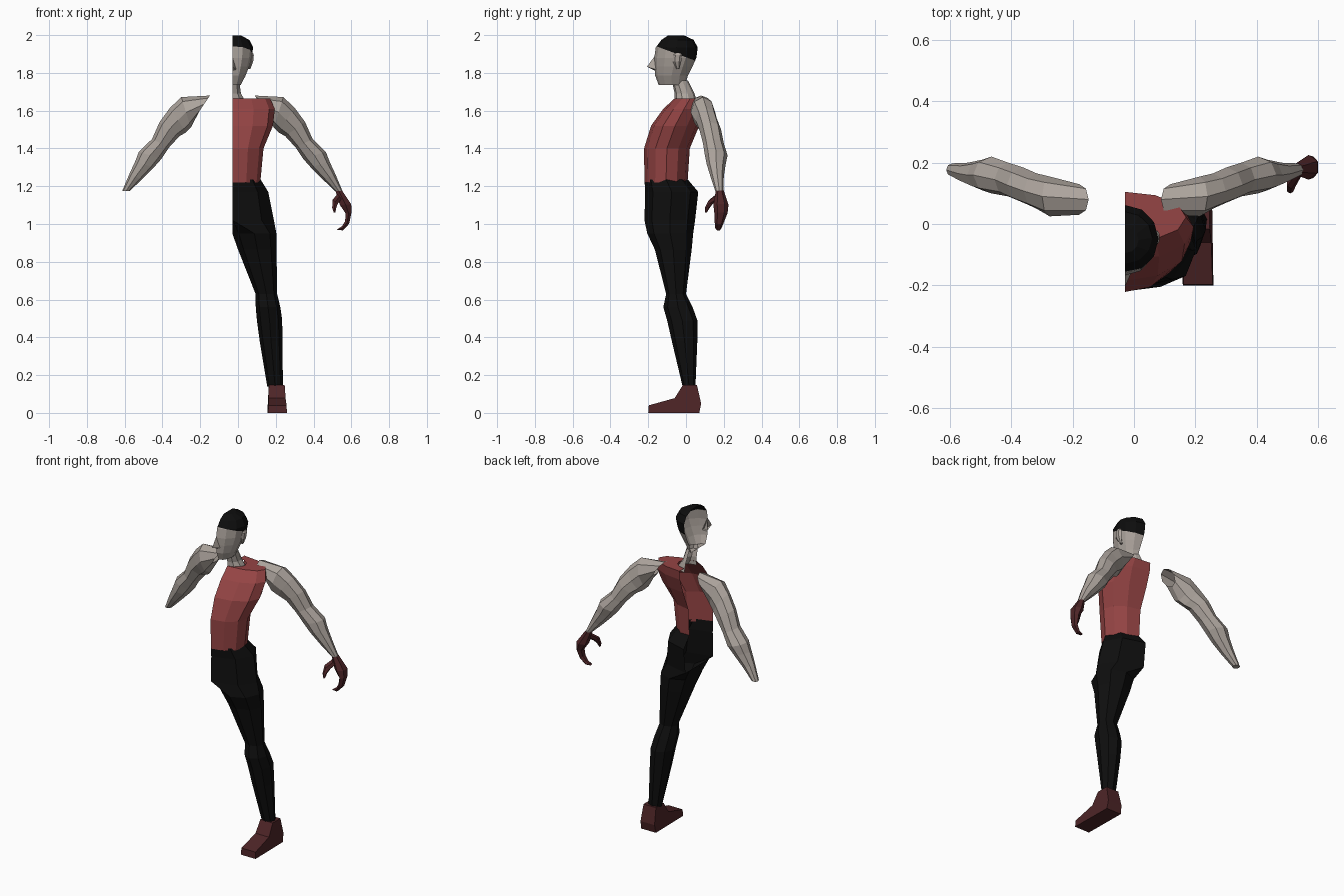
import bpy, bmesh, math
from mathutils import Vector

if "Cube" in bpy.data.objects:
    bpy.data.objects.remove(bpy.data.objects["Cube"])

CUT = -0.03   # the figure is an open half shell, cut on this x plane


def material(name, r, g, b):
    m = bpy.data.materials.new(name)
    m.diffuse_color = (r, g, b, 1)
    m.use_nodes = True
    m.node_tree.nodes["Principled BSDF"].inputs["Base Color"].default_value = m.diffuse_color
    return m


SKIN = material("pale skin", .42, .375, .34)
HAIR = material("black hair", .004, .004, .004)
SHIRT = material("red shirt", .30, .058, .058)
PANTS = material("black trousers", .0045, .0045, .0045)
DARK = material("dark red leather", .075, .018, .02)


def finish(name, bm, *mats):
    bmesh.ops.recalc_face_normals(bm, faces=bm.faces[:])
    me = bpy.data.meshes.new(name)
    bm.to_mesh(me)
    bm.free()
    for m in mats:
        me.materials.append(m)
    ob = bpy.data.objects.new(name, me)
    bpy.context.collection.objects.link(ob)
    return ob


def ring(c, u, v, n):
    """Elliptical section; starts at -v so front and back points are exact."""
    out = []
    for i in range(n):
        a = 2 * math.pi * i / n - math.pi / 2
        out.append(c + u * math.cos(a) + v * math.sin(a))
    return out


def flat(z, x0, x1, yf, yb, n):
    """Horizontal section; x0 None means a half section centred on the cut."""
    x0 = 2 * CUT - x1 if x0 is None else x0
    c = Vector(((x0 + x1) / 2, (yf + yb) / 2, z))
    pts = ring(c, Vector(((x1 - x0) / 2, 0, 0)), Vector((0, (yb - yf) / 2, 0)), n)
    for p in pts:
        p.x = max(p.x, CUT)
    return pts


def limb(ox, oz, ix, iz, yf, yb, n):
    """Slanted section from an outer and an inner (x, z) point."""
    o, i = Vector((ox, 0, oz)), Vector((ix, 0, iz))
    c = (o + i) / 2 + Vector((0, (yf + yb) / 2, 0))
    return ring(c, (o - i) / 2, Vector((0, (yb - yf) / 2, 0)), n)


def loft(rings, cap0=False, cap1=False):
    bm = bmesh.new()
    rows = [[bm.verts.new(p) for p in r] for r in rings]
    n = len(rows[0])
    for a, b in zip(rows, rows[1:]):
        for i in range(n):
            j = (i + 1) % n
            bm.faces.new((a[i], a[j], b[j], b[i]))
    if cap0:
        bm.faces.new(rows[0])
    if cap1:
        bm.faces.new(rows[-1])
    # leave the cut plane open
    gone = [f for f in bm.faces if all(v.co.x < CUT + .001 for v in f.verts)]
    if gone and rings[0][0].x < 0:
        bmesh.ops.delete(bm, geom=gone, context='FACES')
    return bm


# head, split along a sloping hairline
head = [(1.737, .015, -.145, -.005), (1.785, .04, -.163, .01), (1.835, .06, -.167, .035),
        (1.88, .073, -.168, .055), (1.935, .08, -.16, .062), (1.975, .06, -.13, .04),
        (1.998, .015, -.095, -.01)]
bm = loft([flat(z, None, x, f, b, 12) for z, x, f, b in head], True, True)
normal, point = Vector((0, .37, 1)).normalized(), Vector((0, -.16, 1.942))
bmesh.ops.bisect_plane(bm, geom=bm.verts[:] + bm.edges[:] + bm.faces[:],
                       plane_co=point, plane_no=normal)
for f in bm.faces:
    f.material_index = int((f.calc_center_median() - point).dot(normal) > 0)
finish("head", bm, SKIN, HAIR)

# nose
bm = bmesh.new()
top, tip, low, side = [bm.verts.new(p) for p in
                       ((CUT, -.165, 1.89), (CUT, -.207, 1.832), (CUT, -.16, 1.81), (-.005, -.15, 1.815))]
bm.faces.new((top, tip, side))
bm.faces.new((tip, low, side))
finish("nose", bm, SKIN)

# ear
ear = [(1.82, .05, .066, -.05, -.035), (1.86, .06, .082, -.07, -.025),
       (1.895, .065, .085, -.068, -.02), (1.905, .07, .08, -.055, -.03)]
finish("ear", loft([flat(*e, 6) for e in ear], True, True), SKIN)

# neck
neck = [(1.64, .05, -.06, .06), (1.69, .018, -.06, .045), (1.76, .008, -.075, .01)]
finish("neck", loft([flat(z, None, x, f, b, 10) for z, x, f, b in neck]), SKIN)

# shirt, ending at the neckline
shirt = [(1.22, .118, -.22, .008), (1.40, .135, -.222, .02), (1.52, .185, -.185, .07),
         (1.61, .195, -.12, .10), (1.665, .17, -.06, .105), (1.665, .045, -.055, .06)]
finish("shirt", loft([flat(z, None, x, f, b, 12) for z, x, f, b in shirt]), SHIRT)

# trousers: half pelvis running into a full leg
trousers = [(1.235, None, .12, -.22, .01), (1.17, None, .16, -.216, .065),
            (1.02, None, .19, -.22, .048), (.95, -.03, .203, -.205, .038),
            (.865, .0, .204, -.165, .03), (.63, .093, .207, -.105, .0),
            (.56, .094, .224, -.12, .035), (.49, .10, .234, -.1, .06),
            (.38, .115, .235, -.075, .06), (.14, .155, .238, -.018, .05)]
finish("trousers", loft([flat(*t, 8) for t in trousers]), PANTS)

# shoe: side profile given width, narrower at the top
profile = [(-.2, 0), (-.197, .04), (-.06, .078), (-.017, .147), (.058, .147), (.08, .05), (.07, 0)]
bm = bmesh.new()
sides = []
for sgn in (-1, 1):
    sides.append([bm.verts.new((.205 - .07 * min(y, 0) * .3 + sgn * (.05 - .055 * z), y, z))
                  for y, z in profile])
for i in range(len(profile)):
    j = (i + 1) % len(profile)
    bm.faces.new((sides[0][i], sides[0][j], sides[1][j], sides[1][i]))
for s in sides:
    bm.faces.new(s)
finish("shoe", bm, DARK)

# arms: the second is reflected in the cut plane
arm = [(.088, 1.68, .15, 1.59, .03, .13), (.24, 1.672, .19, 1.51, .025, .155),
       (.30, 1.615, .215, 1.485, .05, .165), (.355, 1.54, .25, 1.465, .07, .185),
       (.395, 1.45, .305, 1.405, .09, .20), (.465, 1.382, .345, 1.345, .10, .22),
       (.485, 1.33, .385, 1.30, .11, .21), (.515, 1.265, .45, 1.235, .13, .20),
       (.553, 1.175, .513, 1.175, .155, .198)]
for name, flip in (("right_arm", False), ("left_arm", True)):
    bm = loft([limb(*a, 8) for a in arm], False, True)
    if flip:
        for v in bm.verts:
            v.co.x = 2 * CUT - v.co.x
    finish(name, bm, SKIN)

# hand with curled fingers, and thumb
hand = [(.553, 1.178, .513, 1.175, .158, .20), (.604, 1.105, .535, 1.10, .145, .225),
        (.603, 1.06, .568, 1.055, .15, .22), (.59, 1.0, .565, 1.015, .152, .20),
        (.556, .965, .55, .99, .155, .188), (.523, .967, .53, .975, .16, .182)]
finish("hand", loft([limb(*h, 6) for h in hand], True, True), DARK)
thumb = [(.55, 1.13, .525, 1.16, .15, .19), (.53, 1.105, .498, 1.13, .115, .15),
         (.522, 1.085, .497, 1.085, .1, .125), (.516, 1.06, .506, 1.06, .1, .11)]
finish("thumb", loft([limb(*t, 6) for t in thumb], True, True), DARK)
